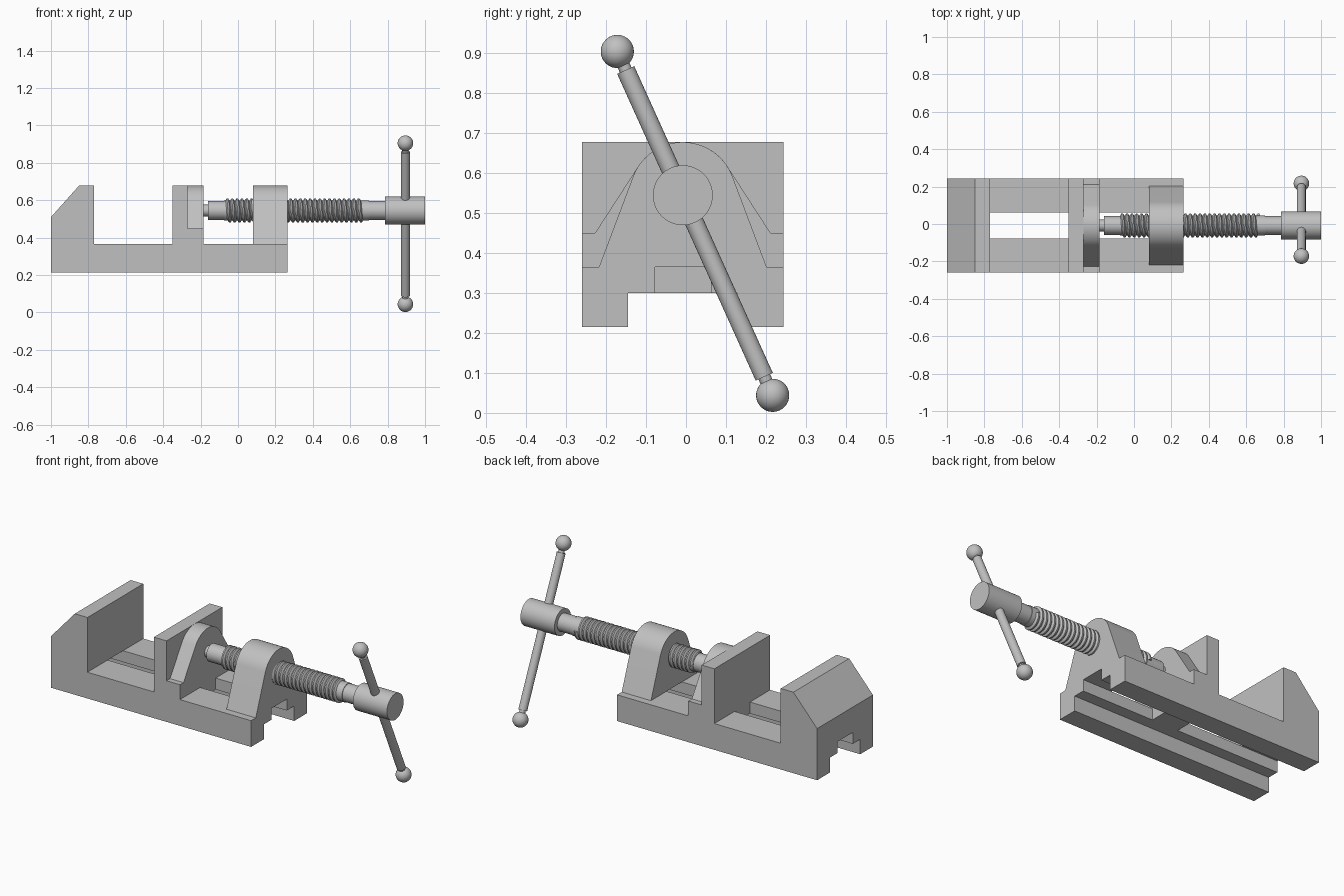
import bpy, bmesh, math
from mathutils import Vector

cube = bpy.data.objects.get("Cube")
if cube:
    bpy.data.objects.remove(cube, do_unlink=True)

# One plain steel grey for every part
steel = bpy.data.materials.new("steel_grey")
steel.use_nodes = True
GREY = (0.53, 0.53, 0.53, 1)
steel.diffuse_color = GREY
steel.node_tree.nodes["Principled BSDF"].inputs["Base Color"].default_value = GREY

MID_Y = -0.008                        # middle plane of the vise
AXIS_Z = 0.545                        # height of the screw axis
BED_Z = 0.365                         # top of the bed
ARCH_R = 0.133
HALF = 0.252                          # half width of the body


def finish(name, bm, smooth=False):
    bmesh.ops.recalc_face_normals(bm, faces=bm.faces)
    mesh = bpy.data.meshes.new(name)
    bm.to_mesh(mesh)
    bm.free()
    mesh.materials.append(steel)
    ob = bpy.data.objects.new(name, mesh)
    bpy.context.collection.objects.link(ob)
    if smooth:
        bpy.ops.object.select_all(action='DESELECT')
        ob.select_set(True)
        bpy.context.view_layer.objects.active = ob
        bpy.ops.object.shade_smooth_by_angle(angle=math.radians(30))
    return ob


def prism(name, points, start, end, smooth=False):
    """Extrude a flat outline of 3D points whose moving axis is given by start -> end."""
    bm = bmesh.new()
    face = bm.faces.new([bm.verts.new(Vector(p) + Vector(start)) for p in points])
    new = bmesh.ops.extrude_face_region(bm, geom=[face])["geom"]
    bmesh.ops.translate(bm, vec=Vector(end) - Vector(start),
                        verts=[v for v in new if isinstance(v, bmesh.types.BMVert)])
    return finish(name, bm, smooth)


def along_x(name, outline, x0, x1, smooth=False):
    """Extrude a (y, z) outline along x; y is measured from the middle plane."""
    pts = [(0, MID_Y + y, z) for y, z in outline]
    return prism(name, pts, (x0, 0, 0), (x1, 0, 0), smooth)


def block(name, x0, x1, half, z0, z1):
    return along_x(name, [(-half, z0), (half, z0), (half, z1), (-half, z1)], x0, x1)


def arch(foot_y, foot_z, steps=28):
    """Outline with straight flanks tangent to a round top."""
    dy, dz = foot_y, foot_z - AXIS_Z
    a = math.atan2(dz, dy) + math.acos(ARCH_R / math.hypot(dy, dz))
    arc = [a + (math.pi - 2 * a) * i / steps for i in range(steps + 1)]
    top = [(ARCH_R * math.cos(t), AXIS_Z + ARCH_R * math.sin(t)) for t in arc]
    return [(foot_y, foot_z)] + top + [(-foot_y, foot_z)]


def rod(name, a, b, radius, sides=40):
    a, b = Vector(a), Vector(b)
    bm = bmesh.new()
    bmesh.ops.create_cone(bm, cap_ends=True, segments=sides, radius1=radius,
                          radius2=radius, depth=(b - a).length)
    bmesh.ops.rotate(bm, verts=bm.verts,
                     matrix=(b - a).to_track_quat('Z', 'Y').to_matrix())
    bmesh.ops.translate(bm, verts=bm.verts, vec=(a + b) / 2)
    return finish(name, bm, True)


def screw_rod(name, x0, x1, radius):
    return rod(name, (x0, MID_Y, AXIS_Z), (x1, MID_Y, AXIS_Z), radius)


# Bed: two stepped rails with a T-shaped channel between them
rail = [(0.252, 0.215), (0.252, BED_Z), (0.07, BED_Z),
        (0.07, 0.30), (0.137, 0.30), (0.137, 0.215)]
for side, label in ((1, "left"), (-1, "right")):
    along_x("bed_rail_" + label, [(side * y, z) for y, z in rail], -1, 0.265)

# Fixed jaw with sloped back
jaw = [(-1, BED_Z), (-0.77, BED_Z), (-0.77, 0.678), (-0.85, 0.678), (-1, 0.51)]
prism("fixed_jaw", [(x, 0, z) for x, z in jaw],
      (0, MID_Y - HALF, 0), (0, MID_Y + HALF, 0))

# Sliding jaw: face plate, foot, arched boss and guide key
block("sliding_jaw_plate", -0.35, -0.27, HALF, BED_Z, 0.678)
block("sliding_jaw_foot", -0.27, -0.185, HALF, BED_Z, 0.45)
block("sliding_jaw_key", -0.35, -0.185, 0.07, 0.30, BED_Z)
along_x("sliding_jaw_boss", arch(0.22, 0.45), -0.27, -0.185, True)

# Arched screw support
along_x("screw_support", arch(0.21, BED_Z), 0.08, 0.265, True)

# Screw: tip, collar, core, neck and head
screw_rod("screw_tip", -0.2, -0.16, 0.031)
screw_rod("screw_collar", -0.16, -0.07, 0.05)
screw_rod("screw_core", -0.075, 0.70, 0.053)
screw_rod("screw_neck", 0.69, 0.79, 0.05)
screw_rod("screw_head", 0.785, 1, 0.075)


def thread(name, x0, x1, pitch, root, crest, n=32):
    """Helical ridge: each step holds one tooth, joined to the tooth one turn on."""
    tooth = [(0, root), (0.3, crest), (0.6, crest), (0.9, root)]
    bm = bmesh.new()
    rows = []
    for k in range(int((x1 - x0) / pitch - 1) * n + 1):
        t = 2 * math.pi * k / n
        rows.append([bm.verts.new((x0 + pitch * (k / n + f), MID_Y + r * math.cos(t),
                                   AXIS_Z + r * math.sin(t))) for f, r in tooth])
    for a, b in zip(rows, rows[1:]):
        for j in range(len(tooth) - 1):
            bm.faces.new((a[j], b[j], b[j + 1], a[j + 1]))
    bm.faces.new(rows[0])
    bm.faces.new(rows[-1])
    return finish(name, bm, True)


thread("screw_thread", -0.075, 0.705, 0.026, 0.052, 0.065)

# Tommy bar through the head, with a ball on each end
top = Vector((0.895, -0.172, 0.905))
low = Vector((0.895, 0.217, 0.044))
step = (low - top).normalized() * 0.051
rod("handle_bar", top + step, low - step, 0.0235)
for label, ball, inner in (("upper", top, top + step * 1.2), ("lower", low, low - step * 1.2)):
    rod("handle_neck_" + label, ball, inner, 0.016, 24)
    bm = bmesh.new()
    bmesh.ops.create_uvsphere(bm, u_segments=32, v_segments=20, radius=0.0415)
    bmesh.ops.translate(bm, verts=bm.verts, vec=ball)
    finish("handle_ball_" + label, bm, True)
